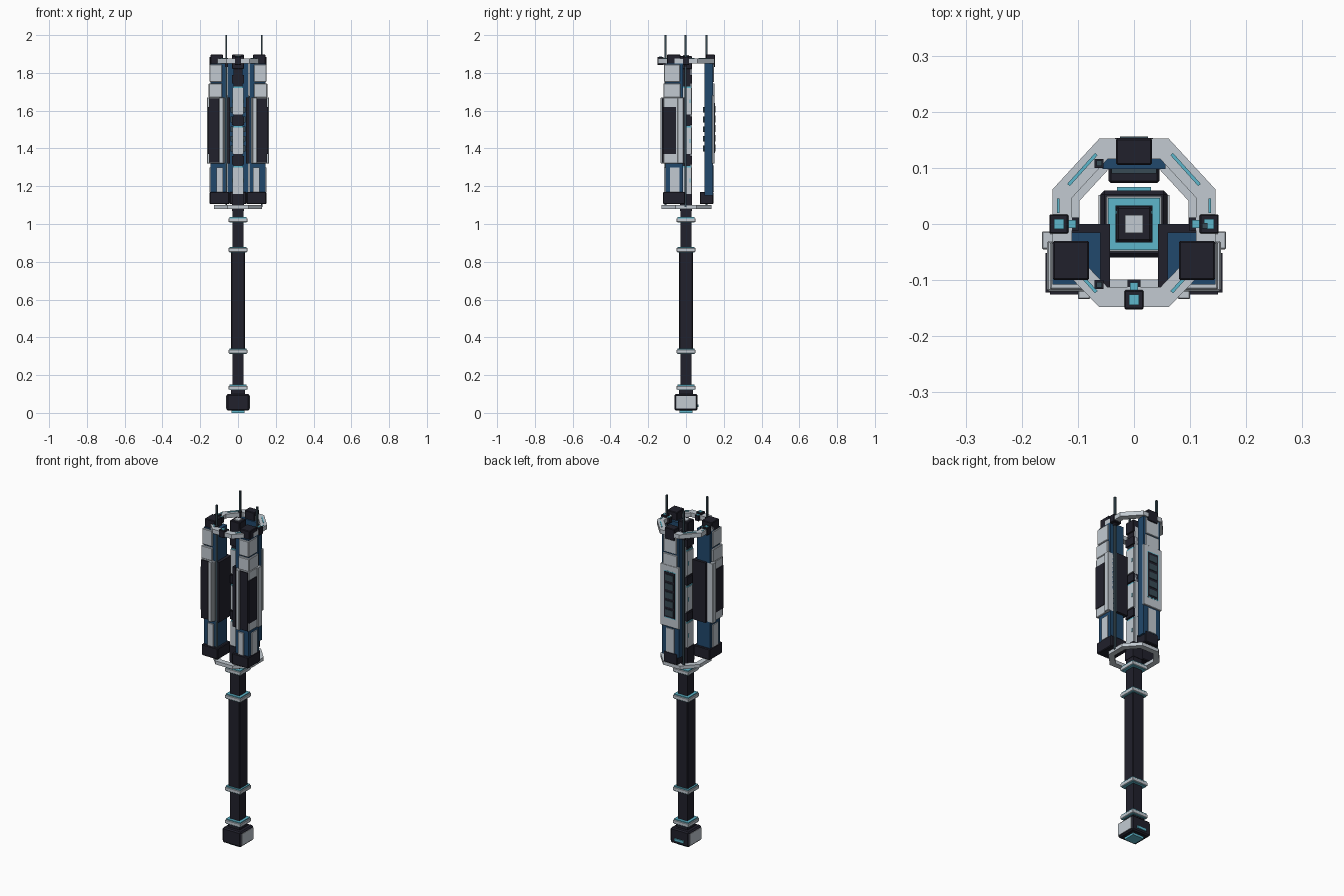
import bpy, bmesh, math
from mathutils import Matrix

cube = bpy.data.objects.get("Cube")
if cube:
    bpy.data.objects.remove(cube, do_unlink=True)


def material(name, rgb):
    m = bpy.data.materials.new(name)
    m.use_nodes = True
    m.diffuse_color = (*rgb, 1)
    m.node_tree.nodes["Principled BSDF"].inputs["Base Color"].default_value = (*rgb, 1)
    return m


DARK = material("dark_graphite", (0.015, 0.015, 0.025))
LIGHT = material("light_grey", (0.54, 0.59, 0.64))
BLUE = material("deep_blue", (0.015, 0.065, 0.15))
CYAN = material("cyan_glow", (0.11, 0.47, 0.6))
SLATE = material("slate", (0.04, 0.07, 0.09))


def finish(bm, name, mat):
    bmesh.ops.recalc_face_normals(bm, faces=bm.faces)
    me = bpy.data.meshes.new(name)
    bm.to_mesh(me)
    bm.free()
    me.materials.append(mat)
    ob = bpy.data.objects.new(name, me)
    bpy.context.collection.objects.link(ob)
    return ob


def box(name, mat, x, y, z, bevel=0, turn=0):
    """Box between the (low, high) pairs, turned about its own z axis."""
    bm = bmesh.new()
    bmesh.ops.create_cube(bm, size=1)
    size = [b - a for a, b in (x, y, z)]
    mid = [(a + b) / 2 for a, b in (x, y, z)]
    bmesh.ops.scale(bm, vec=size, verts=bm.verts)
    if bevel:
        bmesh.ops.bevel(bm, geom=bm.edges[:], offset=bevel, segments=1, affect='EDGES')
    bmesh.ops.transform(bm, matrix=Matrix.Translation(mid) @ Matrix.Rotation(turn, 4, 'Z'),
                        verts=bm.verts)
    return finish(bm, name, mat)


def post(name, mat, half, z, bevel=0):
    return box(name, mat, (-half, half), (-half, half), z, bevel)


def ring(name, scale, z0, z1):
    """Flat eight-sided ring."""
    right = [(0.062, 0.152), (0.145, 0.062), (0.145, -0.062), (0.062, -0.148)]
    outline = right + [(-x, y) for x, y in reversed(right)]
    bm = bmesh.new()
    loops = [[bm.verts.new((x * k, y * k, z)) for x, y in outline]
             for k, z in ((scale, z0), (scale, z1), (scale * 0.76, z1), (scale * 0.76, z0))]
    for a, b in zip(loops, loops[1:] + loops[:1]):
        for i in range(8):
            j = (i + 1) % 8
            bm.faces.new((a[i], a[j], b[j], b[i]))
    return finish(bm, name, LIGHT)


# Pommel with light cheeks and glowing plates
post("pommel", DARK, 0.06, (0.012, 0.1), 0.007)
post("pommel_base_light", CYAN, 0.035, (0, 0.013))
post("pommel_neck", DARK, 0.036, (0.095, 0.125))
for side, s in (("left", 1), ("right", -1)):
    box(f"{side}_pommel_cheek", LIGHT, sorted((s * 0.058, s * 0.063)), (-0.052, 0.052), (0.022, 0.09))
box("pommel_back_light", CYAN, (-0.03, 0.03), (0.058, 0.066), (0.03, 0.045))

# Handle
post("lower_handle", DARK, 0.03, (0.12, 0.33))
post("grip", DARK, 0.037, (0.33, 0.86), 0.004)
post("upper_handle", DARK, 0.03, (0.86, 1.09))
for i, z in enumerate((0.123, 0.315, 0.853, 1.01)):
    post(f"collar_{i}", LIGHT, 0.05, (z, z + 0.02), 0.002)
    post(f"collar_light_{i}", CYAN, 0.046, (z - 0.003, z + 0.026))

# Central core with light panels between dark joints
post("core_hub", DARK, 0.033, (1.07, 1.16))
post("core_shaft", DARK, 0.024, (1.1, 1.88))
for i, (a, b) in enumerate(((1.16, 1.3), (1.37, 1.51), (1.58, 1.72))):
    post(f"core_panel_{i}", LIGHT, 0.029, (a, b))
    post(f"core_light_{i}", CYAN, 0.027, (b, b + 0.008))
    for side, s in (("left", 1), ("right", -1)):
        x = sorted((s * 0.027, s * 0.033))
        box(f"{side}_core_stud_{i}", CYAN, x, (0.018, 0.024), (a + 0.06, a + 0.08))
for i, z in enumerate((1.31, 1.52, 1.74)):
    post(f"core_joint_{i}", DARK, 0.031, (z + 0.005, z + 0.05))
box("core_spine", LIGHT, (-0.02, 0.02), (0.012, 0.031), (1.16, 1.85))
post("core_cap", DARK, 0.031, (1.82, 1.89), 0.003)
post("core_cap_plate", LIGHT, 0.016, (1.885, 1.895))

# Rings, their glowing strips and clamps
ring("upper_ring", 1, 1.85, 1.875)
ring("lower_ring", 0.88, 1.08, 1.1)
for side, s in (("left", 1), ("right", -1)):
    for end, y in (("back", 0.097), ("front", -0.094)):
        turn = -s * math.copysign(math.radians(48), y)
        box(f"{side}_{end}_ring_light", CYAN, (s * 0.092 - 0.037, s * 0.092 + 0.037),
            (y - 0.003, y + 0.003), (1.87, 1.878), turn=turn)
    box(f"{side}_ring_light", CYAN, (s * 0.135 - 0.002, s * 0.135 + 0.002), (0.02, 0.045), (1.87, 1.878))
for name, x, y, dx, dy in (("left", 0.134, 0, -1, 0), ("right", -0.134, 0, 1, 0), ("front", 0, -0.135, 0, 1)):
    box(f"{name}_clamp", DARK, (x - 0.017, x + 0.017), (y - 0.017, y + 0.017), (1.842, 1.885), 0.002)
    box(f"{name}_clamp_light", CYAN, (x - 0.009, x + 0.009), (y - 0.009, y + 0.009), (1.88, 1.888))
    u, v = x + dx * 0.024, y + dy * 0.024
    box(f"{name}_clamp_block", DARK, (u - 0.012, u + 0.012), (v - 0.012, v + 0.012), (1.845, 1.875))
    box(f"{name}_block_light", CYAN, (u - 0.007, u + 0.007), (v - 0.007, v + 0.007), (1.872, 1.878))

# Two side modules, mirrored
MODULE = [
    ("foot", DARK, (0.045, 0.15), (-0.122, -0.005), (1.105, 1.17), 0.004),
    ("body", BLUE, (0.06, 0.145), (-0.108, -0.015), (1.15, 1.85), 0),
    ("lower_front_plate", LIGHT, (0.08, 0.115), (-0.116, -0.1), (1.17, 1.3), 0),
    ("lower_outer_plate", LIGHT, (0.14, 0.15), (-0.085, -0.035), (1.17, 1.3), 0),
    ("inner_slab", DARK, (0.043, 0.062), (-0.112, 0), (1.32, 1.67), 0),
    ("back_slab", DARK, (0.043, 0.125), (-0.016, 0), (1.32, 1.67), 0),
    ("casing", LIGHT, (0.07, 0.154), (-0.12, -0.015), (1.32, 1.67), 0.003),
    ("front_panel", DARK, (0.1, 0.15), (-0.126, -0.118), (1.325, 1.665), 0),
    ("front_strip", LIGHT, (0.078, 0.1), (-0.134, -0.115), (1.32, 1.67), 0.002),
    ("outer_panel", DARK, (0.15, 0.158), (-0.122, -0.052), (1.37, 1.62), 0),
    ("outer_strip", LIGHT, (0.148, 0.164), (-0.045, -0.013), (1.32, 1.67), 0.002),
    ("shoulder", LIGHT, (0.085, 0.155), (-0.12, -0.03), (1.67, 1.745), 0.003),
    ("upper_casing", LIGHT, (0.085, 0.15), (-0.117, -0.032), (1.752, 1.845), 0.003),
    ("head", DARK, (0.08, 0.145), (-0.1, -0.03), (1.84, 1.897), 0.003),
]
for side, s in (("left", 1), ("right", -1)):
    for name, mat, x, y, z, bevel in MODULE:
        box(f"{side}_{name}", mat, sorted((s * x[0], s * x[1])), y, z, bevel)

# Back module with a vent grille
box("back_foot", DARK, (-0.045, 0.045), (0.073, 0.145), (1.105, 1.17), 0.004)
box("back_body", BLUE, (-0.056, 0.056), (0.098, 0.143), (1.15, 1.85))
box("back_lower_plate", LIGHT, (-0.025, 0.025), (0.14, 0.148), (1.17, 1.31))
box("back_shoulder", LIGHT, (-0.045, 0.045), (0.13, 0.15), (1.67, 1.745), 0.002)
box("back_upper_casing", LIGHT, (-0.042, 0.042), (0.13, 0.148), (1.752, 1.845), 0.002)
box("back_head", DARK, (-0.032, 0.032), (0.105, 0.153), (1.83, 1.897), 0.003)
box("grille_plate", LIGHT, (-0.06, 0.06), (0.138, 0.151), (1.32, 1.68), 0.002)
box("grille_border", CYAN, (-0.037, 0.037), (0.148, 0.152), (1.37, 1.645))
box("grille_recess", DARK, (-0.034, 0.034), (0.148, 0.153), (1.375, 1.64))
for i in range(5):
    z = 1.385 + i * 0.051
    box(f"grille_slat_{i}", SLATE, (-0.025, 0.025), (0.15, 0.156), (z, z + 0.036))
    box(f"inner_vent_{i}", SLATE, (-0.04, 0.04), (0.09, 0.1), (z, z + 0.03))

# Three antennae running the full height of the head
for i, (x, y) in enumerate(((-0.062, -0.108), (-0.062, 0.108), (0.126, -0.003))):
    box(f"antenna_{i}", SLATE, (x - 0.005, x + 0.005), (y - 0.005, y + 0.005), (1.09, 2.0))
    box(f"antenna_socket_{i}", DARK, (x - 0.008, x + 0.008), (y - 0.008, y + 0.008), (1.83, 1.88))
